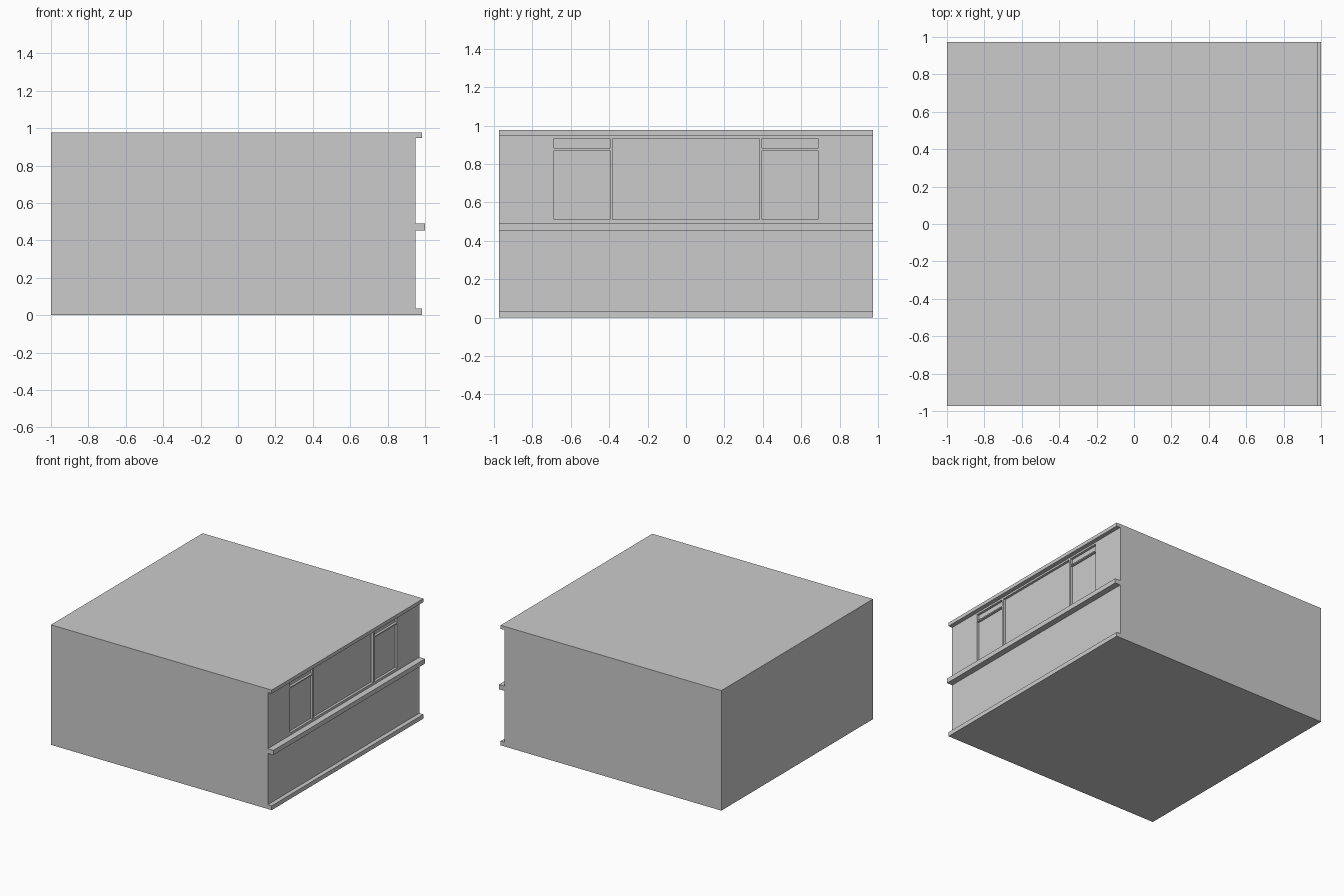
import bpy
import bmesh
from mathutils import Matrix, Vector

if "Cube" in bpy.data.objects:
    bpy.data.objects.remove(bpy.data.objects["Cube"])

HALF_Y = 0.974      # half the building width
TOP = 0.976         # building height
WALL_X = 0.95       # plane of the facade
RECESS = 0.02       # depth of the window openings


def boxes(name, bounds):
    """One object from a list of (min corner, max corner) boxes."""
    bm = bmesh.new()
    for lo, hi in bounds:
        lo, hi = Vector(lo), Vector(hi)
        mat = Matrix.Translation((lo + hi) / 2) @ Matrix.Diagonal((*(hi - lo), 1))
        bmesh.ops.create_cube(bm, size=1, matrix=mat)
    mesh = bpy.data.meshes.new(name)
    bm.to_mesh(mesh)
    bm.free()
    obj = bpy.data.objects.new(name, mesh)
    bpy.context.collection.objects.link(obj)
    return obj


# Main block of the building
body = boxes("building_body", [((-1, -HALF_Y, 0), (WALL_X, HALF_Y, TOP))])

# Window openings: wide centre pane, side panes with small transoms above
openings = [(-0.382, 0.382, 0.51, 0.932)]
for z0, z1 in ((0.51, 0.87), (0.88, 0.932)):
    openings += [(-0.688, -0.397, z0, z1), (0.397, 0.688, z0, z1)]
cutter = boxes("window_cutter", [((WALL_X - RECESS, y0, z0), (WALL_X + 0.1, y1, z1))
                                 for y0, y1, z0, z1 in openings])
cutter.hide_render = True

cut = body.modifiers.new("window_recesses", 'BOOLEAN')
cut.operation = 'DIFFERENCE'
cut.solver = 'EXACT'
cut.object = cutter
bpy.context.view_layer.objects.active = body
bpy.ops.object.modifier_apply(modifier=cut.name)
bpy.data.objects.remove(cutter)

# Horizontal ledges along the facade
for name, x1, z0, z1 in (("base_ledge", 0.985, 0, 0.035),
                         ("middle_ledge", 1.0, 0.452, 0.49),
                         ("roof_ledge", 0.985, 0.947, TOP)):
    boxes(name, [((WALL_X, -HALF_Y, z0), (x1, HALF_Y, z1))])
